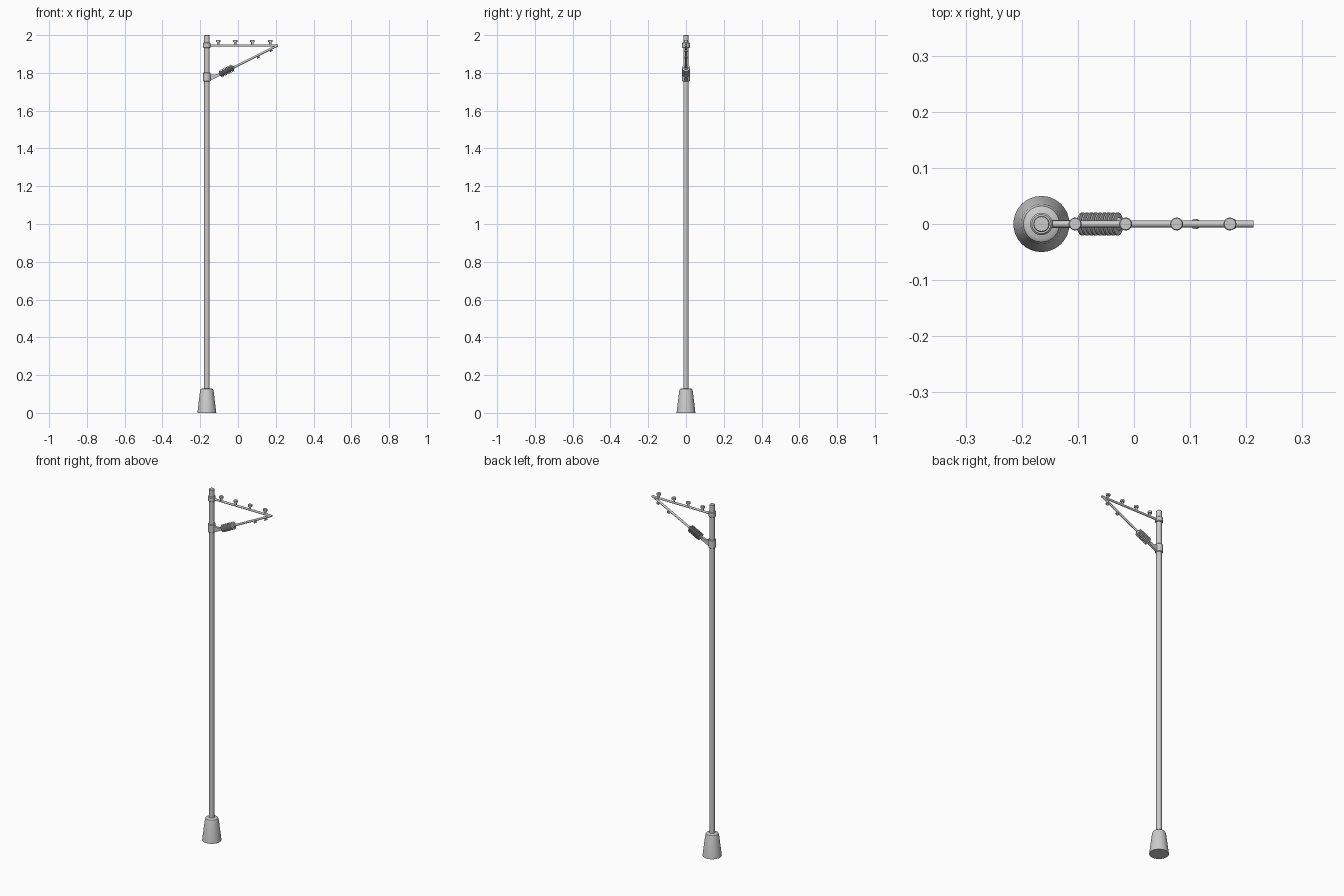
import bpy, bmesh, math
from mathutils import Vector

if "Cube" in bpy.data.objects:
    bpy.data.objects.remove(bpy.data.objects["Cube"])

PX = -0.165          # pole axis
ARM_Z = 1.945


def lathe(name, profile, origin, axis=(0, 0, 1), n=24):
    """Capped solid of revolution; profile = (radius, distance along axis)."""
    rot = Vector((0, 0, 1)).rotation_difference(Vector(axis).normalized())
    o = Vector(origin)
    bm = bmesh.new()
    rings = []
    for r, h in profile:
        rings.append([bm.verts.new(o + rot @ Vector((
            r * math.cos(2 * math.pi * i / n), r * math.sin(2 * math.pi * i / n), h)))
            for i in range(n)])
    for a, b in zip(rings, rings[1:]):
        for i in range(n):
            j = (i + 1) % n
            bm.faces.new((a[i], a[j], b[j], b[i]))
    bm.faces.new(rings[0][::-1])
    bm.faces.new(rings[-1])
    return finish(name, bm, True)


def finish(name, bm, smooth=False):
    bmesh.ops.recalc_face_normals(bm, faces=bm.faces)
    me = bpy.data.meshes.new(name)
    bm.to_mesh(me)
    bm.free()
    ob = bpy.data.objects.new(name, me)
    bpy.context.collection.objects.link(ob)
    if smooth:
        bpy.ops.object.select_all(action='DESELECT')
        ob.select_set(True)
        bpy.context.view_layer.objects.active = ob
        bpy.ops.object.shade_smooth_by_angle(angle=math.radians(35))
    return ob


def rod(name, a, b, r, n=16):
    d = Vector(b) - Vector(a)
    return lathe(name, [(r, 0), (r, d.length)], a, d, n)


def collar(name, z0, z1):
    c = 0.003
    return lathe(name, [(0.017, z0), (0.02, z0 + c), (0.02, z1 - c), (0.017, z1)], (PX, 0, 0))


# Footing and pole
lathe("concrete_footing", [(0.05, 0), (0.036, 0.115), (0.032, 0.126), (0.026, 0.13)],
      (PX, 0, 0), n=32)
lathe("pole", [(0.0145, 0.1), (0.0145, 1.998), (0.013, 2.0)], (PX, 0, 0))
collar("upper_collar", 1.932, 1.96)
collar("lower_collar", 1.755, 1.803)

# Horizontal arm with insulator knobs on top
rod("top_arm", (PX, 0, ARM_Z), (0.213, 0, ARM_Z), 0.006)
for i, x in enumerate((-0.105, -0.015, 0.076, 0.171)):
    lathe(f"arm_knob_{i + 1}", [(0.006, 0), (0.006, 0.018), (0.0115, 0.019),
                                (0.0115, 0.028), (0.01, 0.03)], (x, 0, ARM_Z), n=20)

# Diagonal strut
low, high = Vector((-0.155, 0, 1.763)), Vector((0.208, 0, 1.945))
u = (high - low).normalized()
rod("diagonal_strut", low, high, 0.006)

# Tapered bracket joining lower collar and strut
bm = bmesh.new()
pts = [(-0.15, 1.757), (-0.098, 1.783), (-0.104, 1.797), (-0.125, 1.790), (-0.15, 1.793)]
face = bm.faces.new([bm.verts.new((x, -0.007, z)) for x, z in pts])
ext = bmesh.ops.extrude_face_region(bm, geom=[face])
bmesh.ops.translate(bm, vec=(0, 0.014, 0),
                    verts=[v for v in ext["geom"] if isinstance(v, bmesh.types.BMVert)])
finish("strut_bracket", bm)

# Ribbed insulator around the strut
ribs, length = 9, 0.078
step = length / ribs
profile = [(0.008, -0.004)]
for i in range(ribs):
    h = i * step
    profile += [(0.012, h), (0.0205, h + 0.25 * step),
                (0.0205, h + 0.6 * step), (0.012, h + 0.8 * step)]
profile.append((0.008, length + 0.004))
mid = low + u * ((-0.06 - low.x) / u.x)
lathe("ribbed_insulator", profile, mid - u * length / 2, u, 24)

# Small clamps under the strut
down = Vector((u.z, 0, -u.x))
for i, x in enumerate((0.104, 0.170)):
    p = low + u * ((x - low.x) / u.x)
    lathe(f"strut_clamp_{i + 1}", [(0.004, 0), (0.004, 0.009), (0.009, 0.010),
                                   (0.009, 0.015)], p, down, 16)
